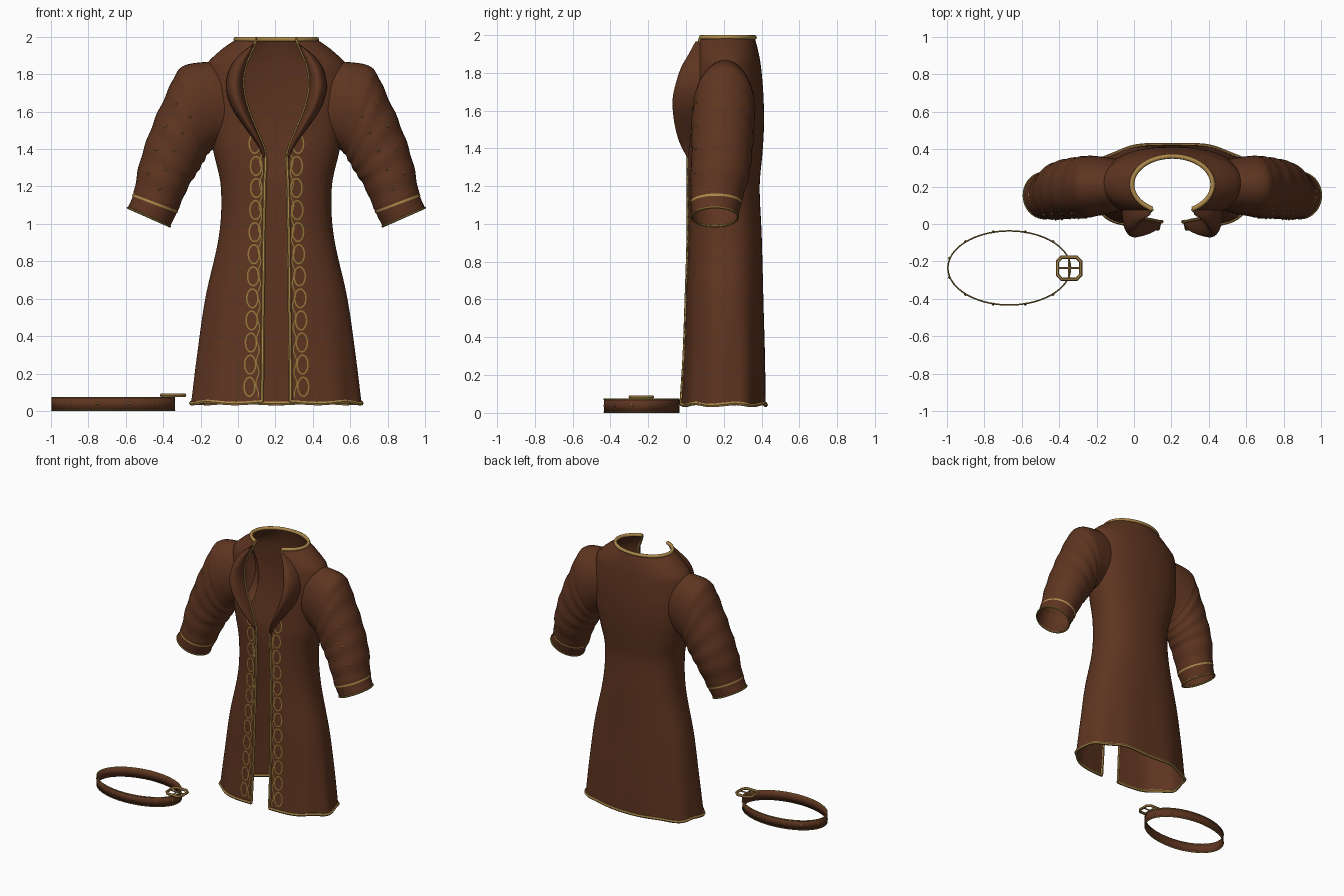
import bpy, math
from mathutils import Vector

if "Cube" in bpy.data.objects:
    bpy.data.objects.remove(bpy.data.objects["Cube"])

CX = 0.205  # centre line of the coat


def material(name, col):
    m = bpy.data.materials.new(name)
    m.diffuse_color = (*col, 1)
    m.use_nodes = True
    m.node_tree.nodes["Principled BSDF"].inputs["Base Color"].default_value = m.diffuse_color
    return m


LEATHER = material("brown leather", (0.112, 0.035, 0.0145))
GOLD = material("gold trim", (0.42, 0.25, 0.068))
STITCH = material("olive gold thread", (0.29, 0.19, 0.042))


def interp(table, x):
    """Smooth interpolation of rows (key, v1, v2, ...)."""
    n = len(table)
    k = 0
    while k < n - 2 and x > table[k + 1][0]:
        k += 1
    a, b = table[k], table[k + 1]
    p, q = table[max(k - 1, 0)], table[min(k + 2, n - 1)]
    h = b[0] - a[0]
    t = min(max((x - a[0]) / h, 0), 1)
    out = []
    for c in range(1, len(a)):
        m0 = (b[c] - p[c]) / (b[0] - p[0]) * h
        m1 = (q[c] - a[c]) / (q[0] - a[0]) * h
        out.append((2*t**3 - 3*t*t + 1) * a[c] + (t**3 - 2*t*t + t) * m0
                   + (3*t*t - 2*t**3) * b[c] + (t**3 - t*t) * m1)
    return out


def sheets(name, patches, mat, closed=False, flip=False):
    """Smooth surfaces, each through rows of points."""
    verts, faces = [], []
    for rows in patches:
        n, b = len(rows[0]), len(verts)
        verts += [tuple(p) for r in rows for p in r]
        for i in range(len(rows) - 1):
            for j in range(n if closed else n - 1):
                k = (j + 1) % n
                f = [b + i*n + j, b + i*n + k, b + (i+1)*n + k, b + (i+1)*n + j]
                faces.append(f[::-1] if flip else f)
    me = bpy.data.meshes.new(name)
    me.from_pydata(verts, [], faces)
    me.materials.append(mat)
    me.polygons.foreach_set("use_smooth", [True] * len(me.polygons))
    ob = bpy.data.objects.new(name, me)
    bpy.context.collection.objects.link(ob)
    return ob


def cords(name, paths, r, mat, closed=False, res=1):
    """Round cords along one or more paths, as a mesh."""
    cu = bpy.data.curves.new(name, 'CURVE')
    cu.dimensions = '3D'
    cu.bevel_depth, cu.bevel_resolution, cu.use_fill_caps = r, res, True
    for path in paths:
        s = cu.splines.new('POLY')
        s.points.add(len(path) - 1)
        for pt, co in zip(s.points, path):
            pt.co = (*co, 1)
        s.use_cyclic_u = closed
    cu.materials.append(mat)
    ob = bpy.data.objects.new(name, cu)
    bpy.context.collection.objects.link(ob)
    bpy.ops.object.select_all(action='DESELECT')
    ob.select_set(True)
    bpy.context.view_layer.objects.active = ob
    bpy.ops.object.convert(target='MESH')
    bpy.ops.object.shade_smooth_by_angle(angle=math.radians(50))


def studs(name, points, r):
    """Small gold diamonds."""
    vs, fs = [], []
    for p in points:
        b = len(vs)
        for d in ((1, 0, 0), (0, 1, 0), (-1, 0, 0), (0, -1, 0), (0, 0, 1), (0, 0, -1)):
            vs.append(tuple(Vector(p) + r * Vector(d)))
        for j in range(4):
            k = (j + 1) % 4
            fs += [(b+j, b+k, b+4), (b+k, b+j, b+5)]
    me = bpy.data.meshes.new(name)
    me.from_pydata(vs, [], fs)
    me.materials.append(GOLD)
    bpy.context.collection.objects.link(bpy.data.objects.new(name, me))


# Coat body: height, half width, front y, back y, half opening
BODY = [(0.045, .452, -.025, .425, .075), (0.3, .422, -.01, .42, .073), (0.6, .38, .0, .41, .07),
        (0.95, .305, .01, .40, .066), (1.2, .297, .01, .39, .062), (1.38, .335, .012, .405, .06),
        (1.5, .36, .02, .412, .105), (1.62, .372, .022, .412, .152), (1.75, .378, .025, .405, .178),
        (1.86, .368, .037, .393, .160), (1.9, .33, .042, .385, .143), (1.94, .284, .049, .376, .125),
        (1.987, .216, .06, .362, .107)]


def power(z):
    return 2.0 + 0.35 * min(1, max(0, (1.95 - z) / 0.3))


def body_point(th, z):
    rx, yf, yb, _ = interp(BODY, z)
    e = 2 / power(z)
    fold = 1 + 0.018 * max(0, 1 - z / 0.7) * math.cos(9 * th)
    s, c = math.sin(th), math.cos(th)
    drop = 0.007 * math.cos(7 * th) * max(0, 1 - z / 0.2)
    return Vector((CX + rx * fold * math.copysign(abs(s)**e, s),
                   (yf + yb) / 2 - (yb - yf) / 2 * fold * math.copysign(abs(c)**e, c), z + drop))


def angle_at(u, z):
    return math.asin(min(1, (u / interp(BODY, z)[0]) ** (power(z) / 2)))


def body_row(z, n=96):
    t0 = angle_at(interp(BODY, z)[3], z)
    return [body_point(t0 + (2*math.pi - 2*t0) * j / n, z) for j in range(n + 1)]


zs = [0.045 + (1.987 - 0.045) * i / 80 for i in range(81)]
rows = [body_row(z) for z in zs]
sheets("coat_body", [rows], LEATHER)
cords("hem_trim", [rows[0]], 0.011, GOLD)
cords("neck_trim", [rows[-1]], 0.013, GOLD, res=2)
low = [r for r, z in zip(rows, zs) if z < 1.39]
high = [r for r, z in zip(rows, zs) if z > 1.36]
cords("front_edge_trim", [[r[k] for r in low] for k in (0, -1)], 0.010, GOLD)
cords("opening_trim", [[r[k] + Vector((0, -.003, 0)) for r in high] for k in (0, -1)], 0.008, GOLD)

# Rolled lapels: height, outer half width, foremost y
LAPEL = [(1.345, .064, .01), (1.42, .10, -.03), (1.5, .157, -.055), (1.6, .227, -.07), (1.67, .258, -.07),
         (1.74, .27, -.055), (1.83, .25, -.025), (1.9, .20, .015), (1.965, .118, .05)]
for s, side in ((-1, "left"), (1, "right")):
    lap = []
    for i in range(29):
        z = 1.345 + 0.62 * i / 28
        uo, yp = interp(LAPEL, z)
        ui = interp(BODY, z)[3]
        yo, yi = body_point(angle_at(uo, z), z).y, body_point(angle_at(ui, z), z).y
        row = []
        for j in range(15):
            a = math.pi * j / 14
            t = (1 - math.cos(a)) / 2
            base = yo + (yi - yo) * t
            row.append((CX + s * (uo + (ui - uo) * t), base - max(0, base - yp) * math.sin(a), z))
        lap.append(row)
    sheets("lapel_" + side, [lap], LEATHER, flip=s > 0)

# Sleeve stations: t, outer u, outer z, inner u, inner z, front y, back y
SLEEVE = [(0, .31, 1.862, .25, 1.43, .07, .345), (.4, .38, 1.866, .30, 1.42, .055, .355),
          (1, .507, 1.838, .355, 1.385, .038, .365),
          (2, .59, 1.69, .39, 1.33, .03, .36), (3, .67, 1.51, .425, 1.27, .03, .35),
          (4, .73, 1.33, .47, 1.20, .025, .335), (5, .765, 1.16, .527, 1.07, .025, .295),
          (6, .795, 1.085, .569, .985, .03, .275)]


def sleeve_point(s, t, a, grow=1.0):
    ou, oz, iu, iz, y0, y1 = interp(SLEEVE, t)
    puff = 0.015 * math.sin(2 * math.pi * t * 1.25) if 1 < t < 5 else 0
    k = grow * (1 + puff)
    c, d = math.cos(a) * k / 2, math.sin(a) * k / 2
    return Vector((CX + s * ((ou + iu) / 2 + (ou - iu) * c), (y0 + y1) / 2 + (y1 - y0) * d,
                   (oz + iz) / 2 + (oz - iz) * c))


def sleeve_ring(s, t, grow=1.0):
    return [sleeve_point(s, t, 2 * math.pi * j / 40, grow) for j in range(40)]


stud_points = []
for s, side in ((-1, "left"), (1, "right")):
    sheets("sleeve_" + side, [[sleeve_ring(s, 6 * i / 60) for i in range(61)]], LEATHER, closed=True, flip=s > 0)
    cords("cuff_rim_" + side, [sleeve_ring(s, 5.98)], 0.006, STITCH, closed=True)
    sheets("cuff_stitch_" + side, [[sleeve_ring(s, t, 1.022) for t in (5.0, 5.11)]], GOLD, closed=True, flip=s > 0)
    stud_points += [sleeve_point(s, t, math.radians(-90), 1.01) for t in (1.4, 2.2, 3.0, 3.8, 4.5)]
    stud_points += [sleeve_point(s, t, math.radians(-55), 1.01) for t in (1.8, 2.6, 3.4, 4.2)]
studs("sleeve_studs", stud_points, 0.008)

# Embroidery down both front panels: chain of flat ovals beside a wavy vine
ovals, vines = [], []


def on_front(s, u, z):
    return body_point(s * angle_at(u, z), z) + Vector((0, -0.004, 0))


for s in (-1, 1):
    for k in range(12):
        zc = 0.13 + 0.118 * k
        uc = 0.15 - 0.045 * min(1, zc / 1.25) + 0.06 * max(0, zc - 1.25)
        ovals.append([[on_front(s, uc + (0.03 + w) * math.cos(a), zc + (0.05 + w) * math.sin(a))
                       for a in (2 * math.pi * j / 24 for j in range(24))]
                      for w in (0.004 * s, -0.004 * s)])
    vines.append([[on_front(s, 0.105 - 0.018 * z + 0.008 * math.sin(z * 53) + w, z)
                   for z in (0.07 + 1.32 * j / 160 for j in range(161))]
                  for w in (0.003 * s, -0.003 * s)][::s * s])
sheets("embroidered_ovals", ovals, STITCH, closed=True)
# rows run from right to left on either panel, so the faces look forward
sheets("embroidered_vines", [[max(v, key=lambda r: r[0].x), min(v, key=lambda r: r[0].x)] for v in vines], STITCH)

# Belt lying beside the coat
BX, BY = -0.667, -0.235


def belt_point(a, z, out=0.0):
    return Vector((BX + (0.33 + out) * math.cos(a), BY + (0.2 + out) * math.sin(a), z))


def belt_ring(z, out=0.0):
    return [belt_point(2 * math.pi * j / 72, z, out) for j in range(72)]


belt = sheets("belt_strap", [[belt_ring(z) for z in (0.004, 0.072)]], LEATHER, closed=True)
mod = belt.modifiers.new("thickness", 'SOLIDIFY')
mod.thickness = 0.006
cords("belt_edge_trim", [belt_ring(0.004, -0.002), belt_ring(0.072, -0.002)], 0.004, STITCH, closed=True)
studs("belt_studs", [belt_point(2 * math.pi * (j + 0.5) / 12, 0.038, 0.001) for j in range(12)], 0.009)

# Buckle with cut corners and crossing bars
QX, QY, QZ = -0.347, -0.236, 0.084
half = [(0.062, 0.036), (0.040, 0.059), (-0.040, 0.059), (-0.062, 0.036)]
frame = [(QX + x, QY + y, QZ) for x, y in half + [(-x, -y) for x, y in half]]
cords("buckle_frame", [frame], 0.010, GOLD, closed=True)
cords("buckle_bars", [[(QX - 0.062, QY, QZ), (QX + 0.062, QY, QZ)],
                      [(QX, QY - 0.059, QZ), (QX, QY + 0.059, QZ)]], 0.005, GOLD)
